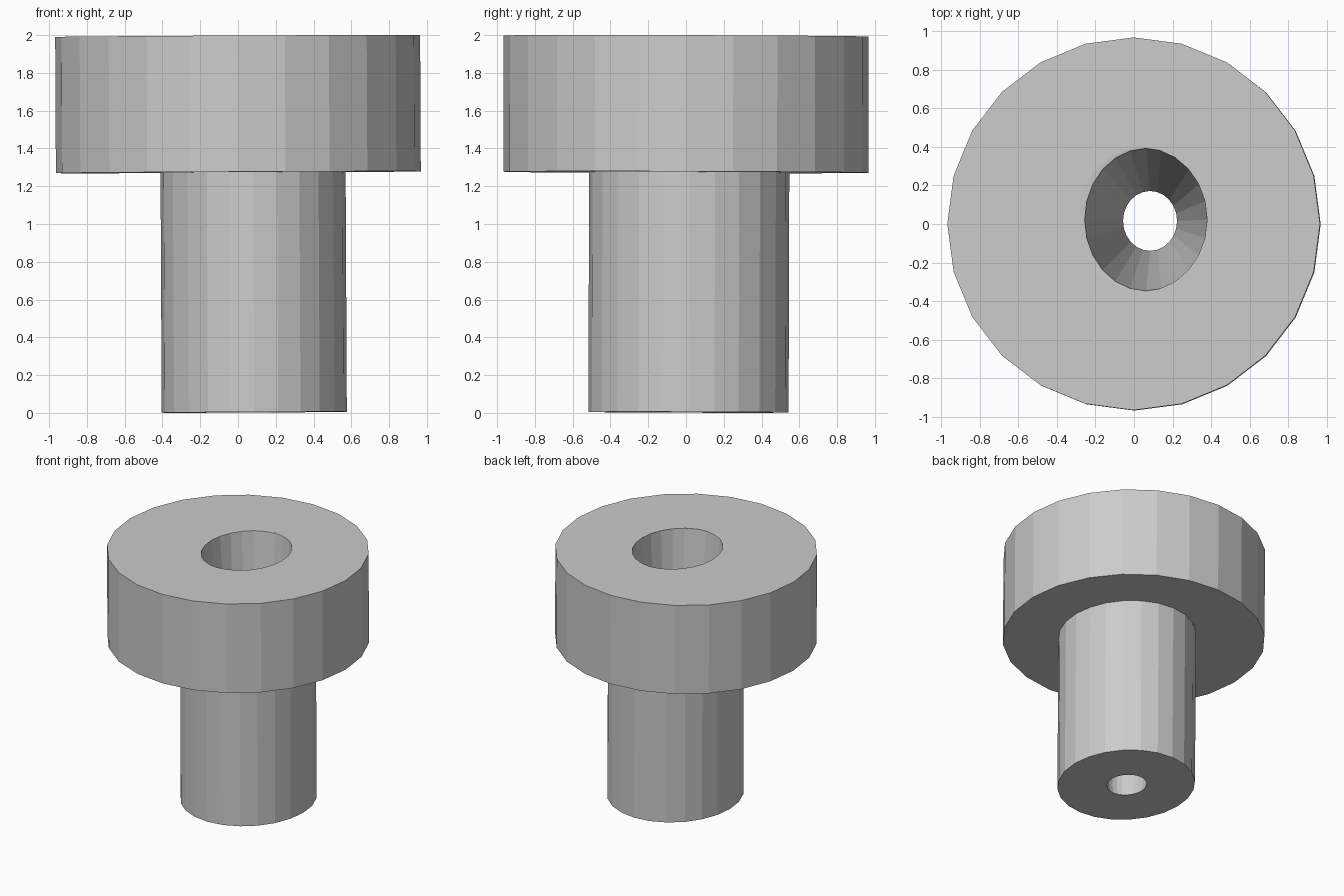
import bpy, bmesh
from math import cos, sin, pi
from mathutils import Matrix, Vector

if "Cube" in bpy.data.objects:
    bpy.data.objects.remove(bpy.data.objects["Cube"])

SIDES = 24

# Cross-section rings: centre x, centre y, radius x, radius y, height
rings_data = [
    (0.075, 0.021, 0.14, 0.155, 0.003),   # drain hole, bottom
    (0.078, 0.018, 0.49, 0.53, 0.003),    # stem bottom
    (0.078, 0.018, 0.49, 0.53, 1.274),    # stem top
    (0.0, 0.0, 0.966, 0.966, 1.274),      # head underside
    (0.0, 0.0, 0.966, 0.966, 1.995),      # head top
    (0.046, 0.022, 0.335, 0.372, 1.995),  # lip
    (0.064, 0.021, 0.318, 0.369, 1.993),  # mouth of the tapered bore
]

bm = bmesh.new()
rings = [[bm.verts.new((cx + rx * cos(2 * pi * i / SIDES),
                        cy + ry * sin(2 * pi * i / SIDES), z))
          for i in range(SIDES)]
         for cx, cy, rx, ry, z in rings_data]

# Skin neighbouring rings; the last pair closes the tapered bore
for k, a in enumerate(rings):
    b = rings[(k + 1) % len(rings)]
    for i in range(SIDES):
        j = (i + 1) % SIDES
        bm.faces.new((a[i], a[j], b[j], b[i]))
bmesh.ops.recalc_face_normals(bm, faces=bm.faces)

# Very slight lean of the whole part
tilt = Matrix.Rotation(-0.005, 3, 'Y') @ Matrix.Rotation(-0.003, 3, 'X')
bmesh.ops.rotate(bm, cent=Vector((0, 0, 1.63)), matrix=tilt, verts=bm.verts)

mesh = bpy.data.meshes.new("flanged_bushing")
bm.to_mesh(mesh)
bm.free()
bpy.context.collection.objects.link(bpy.data.objects.new("flanged_bushing", mesh))
